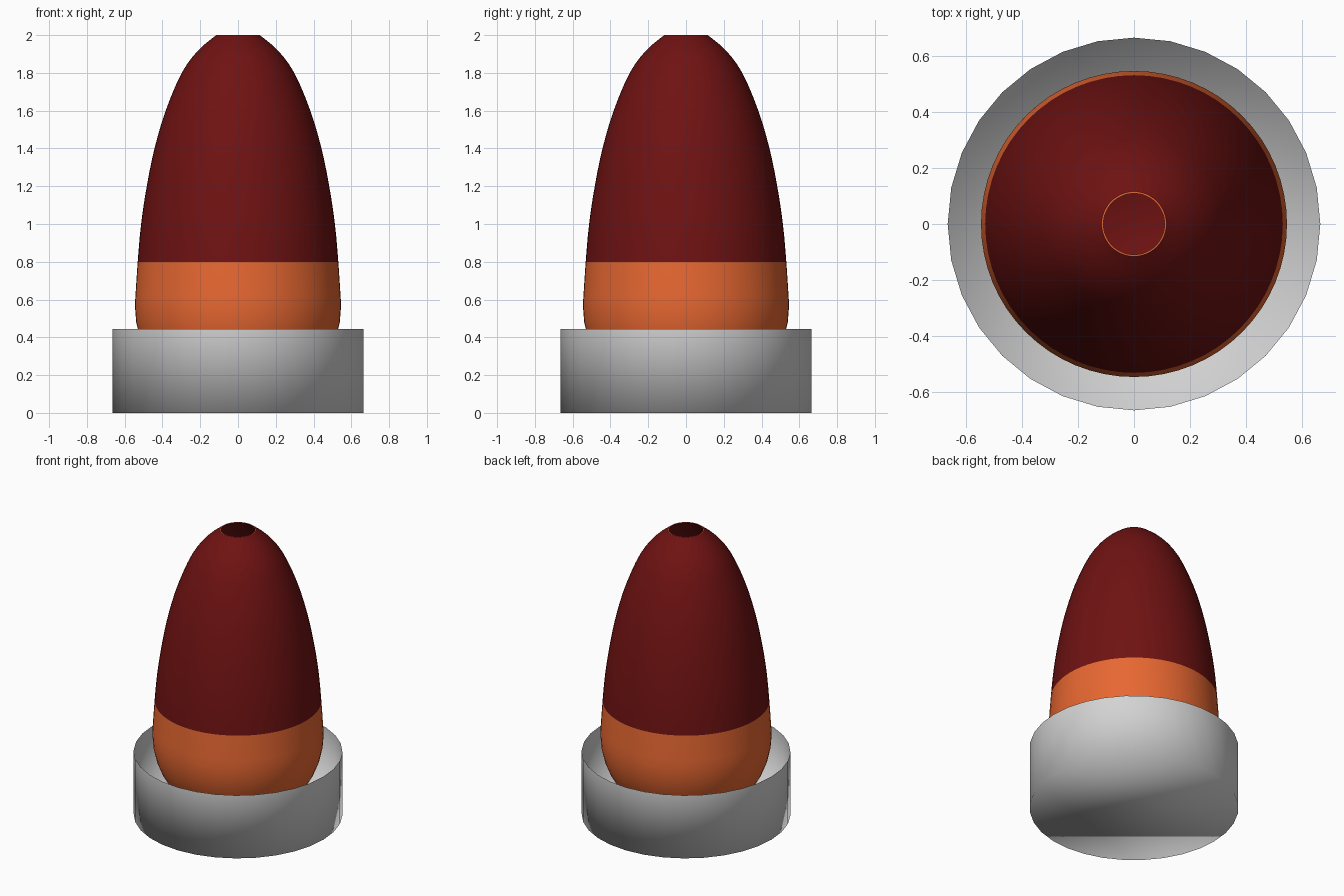
import bpy, bmesh, math

if "Cube" in bpy.data.objects:
    bpy.data.objects.remove(bpy.data.objects["Cube"])


def material(name, rgb):
    m = bpy.data.materials.new(name)
    m.diffuse_color = (*rgb, 1.0)
    m.use_nodes = True
    m.node_tree.nodes["Principled BSDF"].inputs["Base Color"].default_value = m.diffuse_color
    return m


grey = material("light grey", (0.65, 0.65, 0.65))
orange = material("orange", (0.85, 0.145, 0.033))
red = material("dark red", (0.16, 0.006, 0.006))


def make_object(name, bm, mats):
    for f in bm.faces:
        f.smooth = True
    me = bpy.data.meshes.new(name)
    bm.to_mesh(me)
    bm.free()
    for m in mats:
        me.materials.append(m)
    ob = bpy.data.objects.new(name, me)
    bpy.context.collection.objects.link(ob)
    return ob


def lathe(bm, profile, sides, mat_rule):
    """Revolve (radius, z) points about z; a zero radius makes a pole."""
    rings = []
    for r, z in profile:
        if r < 1e-5:
            rings.append([bm.verts.new((0, 0, z))] * sides)
        else:
            rings.append([bm.verts.new((r * math.cos(2 * math.pi * i / sides),
                                        r * math.sin(2 * math.pi * i / sides), z))
                          for i in range(sides)])
    for k, (a, b) in enumerate(zip(rings, rings[1:])):
        zmid = (profile[k][1] + profile[k + 1][1]) / 2
        for i in range(sides):
            j = (i + 1) % sides
            f = bm.faces.new(list(dict.fromkeys((a[i], a[j], b[j], b[i]))))
            f.material_index = mat_rule(k, zmid)


def smooth_profile(pts, steps=3):
    """Catmull-Rom interpolation through the profile points."""
    out = []
    for i in range(len(pts) - 1):
        p0, p1, p2 = pts[max(i - 1, 0)], pts[i], pts[i + 1]
        p3 = pts[min(i + 2, len(pts) - 1)]
        for s in range(steps):
            t = s / steps
            out.append(tuple(0.5 * (2 * b + (c - a) * t + (2 * a - 5 * b + 4 * c - d) * t * t
                                    + (3 * b - a - 3 * c + d) * t ** 3)
                             for a, b, c, d in zip(p0, p1, p2, p3)))
    return out + [pts[-1]]


# open cup: thin wall with a flat floor
bm = bmesh.new()
bmesh.ops.create_cone(bm, cap_ends=True, segments=32, radius1=0.665, radius2=0.665, depth=0.443)
bmesh.ops.translate(bm, verts=bm.verts, vec=(0, 0, 0.2215))
top = [f for f in bm.faces if f.calc_center_median().z > 0.4]
bmesh.ops.delete(bm, geom=top, context='FACES_ONLY')
make_object("cup", bm, [grey])

# egg-shaped body: round bottom, then a tapering top that ends in a small hole
lower = [(0.546 * math.sin(math.radians(a)), 0.57 - 0.56 * math.cos(math.radians(a)))
         for a in range(0, 91, 9)]
upper = smooth_profile([(0.546, 0.57), (0.531, 0.80), (0.513, 1.0), (0.483, 1.2), (0.442, 1.4),
                        (0.383, 1.6), (0.298, 1.8), (0.21, 1.92), (0.115, 2.0)])
outer = lower + upper[1:]
bm = bmesh.new()
lathe(bm, outer, 64, lambda k, z: 1 if z > 0.8 else 0)
make_object("egg_shell", bm, [orange, red])

# red lining inside the shell, with a thin orange rim around the hole
inner = [(max(r - 0.006, 0), z + (0.012 if z < 0.5 else 0)) for r, z in outer]
bm = bmesh.new()
lathe(bm, inner + [outer[-1]], 64, lambda k, z: 0 if k == len(inner) - 1 else 1)
bmesh.ops.reverse_faces(bm, faces=[f for f in bm.faces if f.material_index == 1])
make_object("egg_lining", bm, [orange, red])
